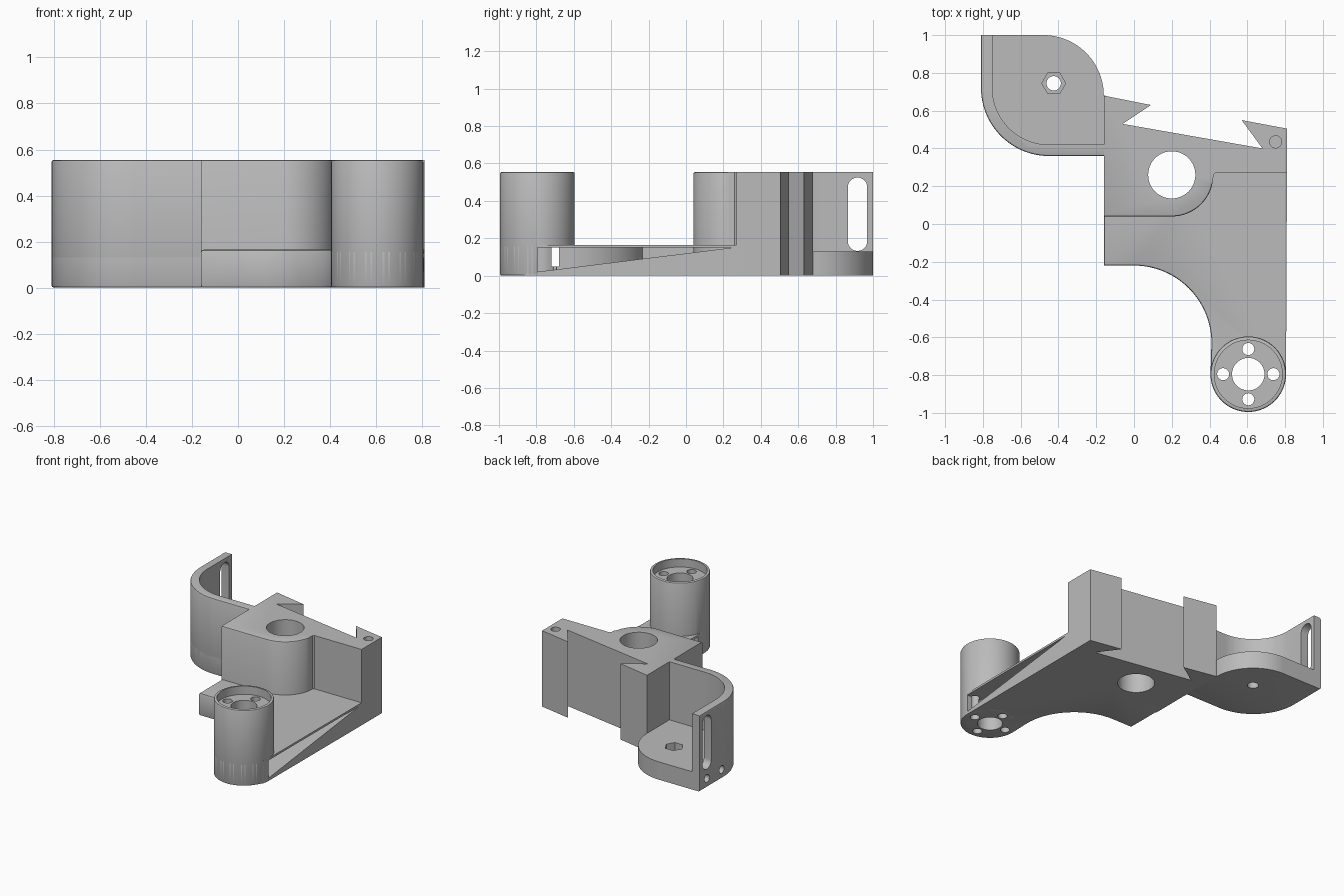
import bpy, bmesh
from math import cos, sin, pi, radians

old = bpy.data.objects.get("Cube")
if old:
    bpy.data.objects.remove(old, do_unlink=True)

HEIGHT = 0.555
PLATE = 0.165
FLOOR = 0.13
POST = (0.605, -0.795)
BORE = (0.2, 0.26)
NUT = (-0.425, 0.745)

grey = bpy.data.materials.new("plain grey")
grey.use_nodes = True
grey.diffuse_color = (0.5, 0.5, 0.5, 1)
grey.node_tree.nodes["Principled BSDF"].inputs["Base Color"].default_value = grey.diffuse_color


def arc(centre, r, start, end, n=24):
    """Points on an arc, angles in degrees."""
    steps = [radians(start + (end - start) * i / n) for i in range(n + 1)]
    return [(centre[0] + r * cos(a), centre[1] + r * sin(a)) for a in steps]


def circle(centre, r, n=48):
    return arc(centre, r, 0, 360, n)[:-1]


def prism(name, outline, z0, z1, soften=None, axis="z"):
    """Extrude an outline; soften(normal, z, centre) picks rim edges to round."""
    bm = bmesh.new()
    face = bm.faces.new([bm.verts.new((x, y, z0)) for x, y in outline])
    new = bmesh.ops.extrude_face_region(bm, geom=[face])["geom"]
    for v in new:
        if isinstance(v, bmesh.types.BMVert):
            v.co.z = z1
    bmesh.ops.recalc_face_normals(bm, faces=bm.faces)
    if soften:
        rims = []
        for e in bm.edges:
            side = [f for f in e.link_faces if abs(f.normal.z) < 0.5]
            if len(side) == 1:
                mid = (e.verts[0].co + e.verts[1].co) / 2
                if soften(side[0].normal, mid):
                    rims.append(e)
        bmesh.ops.bevel(bm, geom=rims, offset=0.01, segments=2, profile=0.5, affect="EDGES")
    if axis == "x":  # outline is given as (y, z), extruded along x
        for v in bm.verts:
            v.co = (v.co.z, v.co.x, v.co.y)
        bmesh.ops.recalc_face_normals(bm, faces=bm.faces)
    mesh = bpy.data.meshes.new(name)
    bm.to_mesh(mesh)
    bm.free()
    mesh.materials.append(grey)
    obj = bpy.data.objects.new(name, mesh)
    bpy.context.collection.objects.link(obj)
    return obj


def cut(cutter, *targets):
    cutter.hide_render = True
    for target in targets:
        mod = target.modifiers.new("cut", "BOOLEAN")
        mod.operation = "DIFFERENCE"
        mod.solver = "EXACT"
        mod.object = cutter
        bpy.context.view_layer.objects.active = target
        bpy.ops.object.modifier_apply(modifier=mod.name)
    bpy.data.objects.remove(cutter, do_unlink=True)


# Tall block with the dovetail slot along its back
block = prism(
    "dovetail_block",
    [(-0.16, 0.04)] + arc(BORE, 0.22, -90, 0)
    + [(0.43, 0.27), (0.81, 0.27), (0.81, 0.505), (0.57, 0.55), (0.68, 0.4),
       (-0.06, 0.53), (0.09, 0.63), (-0.16, 0.68)],
    0, HEIGHT, lambda n, p: p.z > 0.5 and n.y < -0.2 and p.y < 0.25)

# Low arm plate sweeping from the block to the post
plate = prism(
    "arm_plate",
    [(-0.16, -0.22)] + arc((0, -0.63), 0.41, 90, 0)
    + arc(POST, 0.2, 180, 360) + [(0.81, 0.3), (0.45, 0.3), (0.2, 0.1), (-0.16, 0.1)],
    0, PLATE, lambda n, p: n.y < 0.2 and p.y < 0 and n.x < 0.9)

# Round post at the arm's end
post = prism("pivot_post", circle(POST, 0.2, 64), 0, HEIGHT, lambda n, p: True)

# Curved bracket: floor and tall outer wall
corner = (-0.45, 0.72)
floor = prism(
    "bracket_floor",
    [(-0.81, 1)] + arc(corner, 0.36, 180, 270) + [(-0.15, 0.36), (-0.15, 0.68)]
    + arc((-0.48, 0.68), 0.32, 0, 90),
    0, FLOOR, lambda n, p: p.z < 0.01 and (n.x < -0.2 or n.y < -0.2))
wall = prism(
    "bracket_wall",
    [(-0.81, 1)] + arc(corner, 0.36, 180, 270) + [(-0.15, 0.36), (-0.15, 0.42)]
    + arc(corner, 0.3, 270, 180) + [(-0.75, 1)],
    0, HEIGHT, lambda n, p: n.x < -0.2 or n.y < -0.2)

# Bores through the block
cut(prism("bore", circle(BORE, 0.125), -0.1, 1), block, plate)
cut(prism("pin_hole", circle((0.75, 0.435), 0.032), 0.3, 1), block)

# Hollow under the arm's thin top skin, with a sloping floor
hollow = prism(
    "hollow",
    [(0.16, 0.24), (0.9, 0.24), (0.9, -0.795), (0.6, -0.795), (0.6, -0.69), (0.43, -0.69)]
    + arc((0, -0.63), 0.43, 0, 68),
    0, 0.15)
for v in hollow.data.vertices:
    if v.co.z < 0.1:
        v.co.z = 0.02 + (v.co.y + 0.8) * 0.124
cut(hollow, plate, post)
window = prism("window", [(0.3, -0.72), (0.7, -0.72), (0.7, -0.68), (0.3, -0.68)], 0.05, 0.15)
cut(window, plate, post)

# Post recess, centre bore and four screw holes
cut(prism("recess", circle(POST, 0.18, 64), HEIGHT - 0.06, 1), post)
cut(prism("centre_bore", circle(POST, 0.086), -0.1, 1), post, plate)
for spot in circle(POST, 0.133, 4):
    cut(prism("screw_hole", circle(spot, 0.032, 24), -0.1, 1), post, plate)

# Bracket nut pocket, screw hole, tall slot and side holes
cut(prism("nut_pocket", circle(NUT, 0.063, 6), 0.06, 1), floor)
cut(prism("nut_hole", circle(NUT, 0.038, 32), -0.1, 1), floor)
slot = arc((0.917, 0.473), 0.052, 0, 180) + arc((0.917, 0.185), 0.052, 180, 360)
cut(prism("slot", slot, -0.9, -0.7, axis="x"), wall)
for y in (0.915, 0.745):
    cut(prism("side_hole", circle((y, 0.065), 0.028, 24), -0.9, -0.6, axis="x"), wall, floor)

# Smooth the rounded walls and keep the corners crisp
for obj in (block, plate, post, floor, wall):
    bpy.ops.object.select_all(action="DESELECT")
    obj.select_set(True)
    bpy.context.view_layer.objects.active = obj
    bpy.ops.object.shade_smooth_by_angle(angle=pi / 6)
